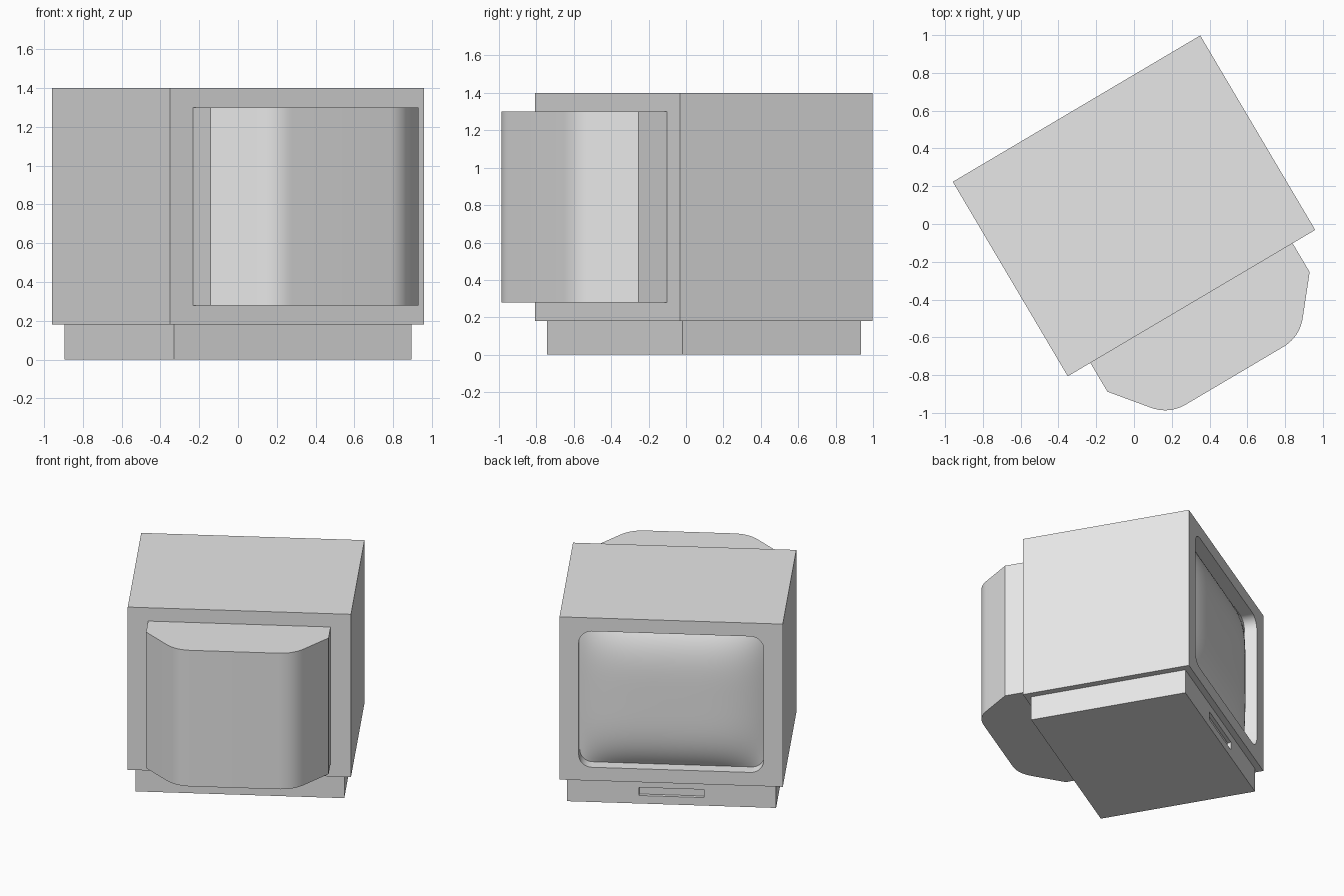
import bpy
import bmesh
import math
from mathutils import Matrix, Vector

cube = bpy.data.objects.get("Cube")
if cube:
    bpy.data.objects.remove(cube, do_unlink=True)

# The whole set is turned about z; parts are built with the screen facing local +y
PLACE = Matrix.Translation((0, 0.096, 0)) @ Matrix.Rotation(math.radians(30.6), 4, 'Z')

grey = bpy.data.materials.new("plain grey")
grey.use_nodes = True
grey.diffuse_color = (0.8, 0.8, 0.8, 1)
grey.node_tree.nodes["Principled BSDF"].inputs["Base Color"].default_value = (0.8, 0.8, 0.8, 1)


def finish(name, bm):
    """Turn a bmesh into a placed, shaded object."""
    bmesh.ops.recalc_face_normals(bm, faces=bm.faces)
    mesh = bpy.data.meshes.new(name)
    bm.to_mesh(mesh)
    bm.free()
    mesh.transform(PLACE)
    mesh.materials.append(grey)
    obj = bpy.data.objects.new(name, mesh)
    bpy.context.collection.objects.link(obj)
    return obj


def select_only(obj):
    bpy.ops.object.select_all(action='DESELECT')
    obj.select_set(True)
    bpy.context.view_layer.objects.active = obj


def smooth(obj):
    select_only(obj)
    bpy.ops.object.shade_smooth_by_angle(angle=math.radians(30))


def prism(name, outline, direction):
    """Extrude a closed outline along a direction."""
    bm = bmesh.new()
    face = bm.faces.new([bm.verts.new(p) for p in outline])
    grown = bmesh.ops.extrude_face_region(bm, geom=[face])
    moved = [v for v in grown["geom"] if isinstance(v, bmesh.types.BMVert)]
    bmesh.ops.translate(bm, verts=moved, vec=direction)
    return finish(name, bm)


def box(name, half_x, half_y, z0, z1):
    corners = [(sx * half_x, sy * half_y, z0)
               for sx, sy in ((-1, -1), (1, -1), (1, 1), (-1, 1))]
    return prism(name, corners, (0, 0, z1 - z0))


def cut_pocket(target, half_x, z0, z1, radius, face_y, depth, steps=8):
    """Cut a rounded rectangular recess into the local +y face."""
    mid, half_z = (z0 + z1) / 2, (z1 - z0) / 2
    outline = []
    for k, (sx, sz) in enumerate(((1, 1), (-1, 1), (-1, -1), (1, -1))):
        for i in range(steps + 1):
            a = math.pi / 2 * (k + i / steps)
            outline.append((sx * (half_x - radius) + radius * math.cos(a),
                            face_y - depth,
                            mid + sz * (half_z - radius) + radius * math.sin(a)))
    cutter = prism("recess_cutter", outline, (0, depth + 0.1, 0))
    cutter.hide_render = True
    mod = target.modifiers.new("recess", 'BOOLEAN')
    mod.operation, mod.solver, mod.object = 'DIFFERENCE', 'EXACT', cutter
    select_only(target)
    bpy.ops.object.modifier_apply(modifier=mod.name)
    bpy.data.objects.remove(cutter, do_unlink=True)


# Cabinet with the screen recess
FRONT = 0.598
cabinet = box("cabinet", 0.761, FRONT, 0.18, 1.4)
cut_pocket(cabinet, 0.63, 0.28, 1.3, 0.09, FRONT, 0.11)
smooth(cabinet)

# Plinth with a shallow slot under the screen
plinth = box("plinth", 0.712, 0.555, 0, 0.18)
cut_pocket(plinth, 0.222, 0.06, 0.12, 0.002, 0.555, 0.025, steps=1)

# Rear tube housing: tapered outline with rounded rear corners
side, shoulder, corner = Vector((0.622, -0.55)), Vector((0.622, -0.775)), Vector((0.402, -1.045))
start = corner + (shoulder - corner).normalized() * 0.105
end = corner - Vector((0.105, 0))
half = [side, shoulder]
for i in range(11):
    t = i / 10
    half.append(start * (1 - t) ** 2 + corner * 2 * t * (1 - t) + end * t * t)
outline = half + [Vector((-p.x, p.y)) for p in reversed(half)]
housing = prism("tube_housing", [(p.x, p.y, 0.28) for p in outline], (0, 0, 1.02))
smooth(housing)

# Domed screen set back inside the recess
bm = bmesh.new()
bmesh.ops.create_grid(bm, x_segments=40, y_segments=36, size=1)
for v in bm.verts:
    x, z = v.co.x, v.co.y
    bulge = 0.085 * (1 - abs(x) ** 4) * (1 - abs(z) ** 4)
    v.co = (x * 0.632, FRONT - 0.09 + bulge, 0.79 + z * 0.512)
screen = finish("screen", bm)
if sum((PLACE.to_3x3().inverted() @ p.normal).y for p in screen.data.polygons) < 0:
    screen.data.flip_normals()
smooth(screen)
